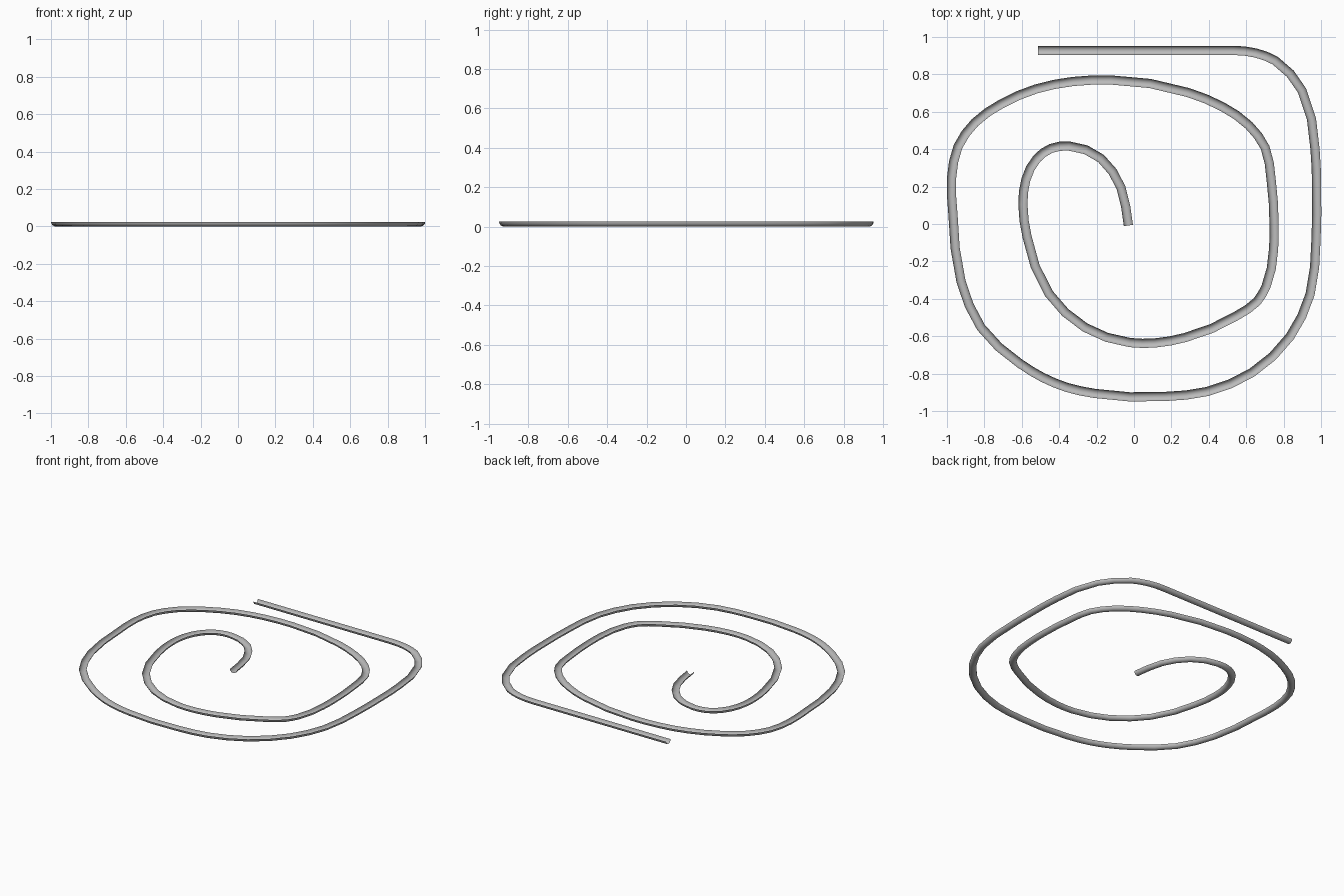
import bpy, bmesh, math
from mathutils import Vector
from mathutils.geometry import interpolate_bezier

if "Cube" in bpy.data.objects:
    bpy.data.objects.remove(bpy.data.objects["Cube"])

RADIUS = 0.0245   # half-round channel radius
SIDES = 8         # facets across the half-round
STEPS = 2         # segments between knots

# Centre line of the spiral, outer end to inner end
KNOTS = [
    (-.513, .928), (.53, .928), (.652, .914), (.754, .874), (.898, .714),
    (.968, .398), (.976, .184), (.973, -.083), (.941, -.377), (.834, -.602),
    (.631, -.794), (.39, -.896), (.166, -.922), (-.209, -.906), (-.358, -.874),
    (-.487, -.821), (-.61, -.746), (-.818, -.553), (-.925, -.307), (-.968, .051),
    (-.975, .249), (-.941, .414), (-.85, .543), (-.706, .644), (-.524, .722),
    (-.326, .762), (-.123, .77), (.289, .703), (.471, .628), (.615, .527),
    (.701, .409), (.733, .238), (.749, -.003), (.746, -.136), (.706, -.334),
    (.658, -.414), (.551, -.489), (.273, -.607), (.112, -.636), (-.021, -.634),
    (-.262, -.553), (-.455, -.372), (-.572, -.067), (-.594, .104), (-.578, .238),
    (-.519, .35), (-.444, .404), (-.348, .417), (-.176, .35), (-.07, .195),
    (-.03, -.008),
]


def smooth_path(knots):
    """Smooth curve through the knots; the first span stays straight."""
    pts = [Vector((x, y, 0)) for x, y in knots]
    tans = []
    for i, p in enumerate(pts):
        t = Vector()
        for j in (i - 1, i):
            if 0 <= j < len(pts) - 1:
                d = pts[j + 1] - pts[j]
                t += d / d.length_squared
        tans.append(t.normalized())
    tans[0] = tans[1] = Vector((1, 0, 0))
    path = []
    for i in range(len(pts) - 1):
        a, b = pts[i], pts[i + 1]
        h = (b - a).length / 3
        path += interpolate_bezier(a, a + tans[i] * h, b - tans[i + 1] * h, b, STEPS + 1)[:-1]
    return path + [pts[-1]]


# Sweep an upward-opening half circle along the path
path = smooth_path(KNOTS)
bm = bmesh.new()
rings = []
for i, p in enumerate(path):
    t = (path[min(i + 1, len(path) - 1)] - path[max(i - 1, 0)]).normalized()
    side = Vector((-t.y, t.x, 0))
    ring = []
    for k in range(SIDES + 1):
        a = math.pi * k / SIDES
        co = p + side * RADIUS * math.cos(a)
        co.z = RADIUS * (1 - math.sin(a))
        ring.append(bm.verts.new(co))
    rings.append(ring)
for r0, r1 in zip(rings, rings[1:]):
    for k in range(SIDES):
        f = bm.faces.new((r0[k], r0[k + 1], r1[k + 1], r1[k]))
        f.smooth = True
bm.normal_update()
# Outside of the channel faces downward
if sum(f.normal.z for f in bm.faces) > 0:
    bmesh.ops.reverse_faces(bm, faces=bm.faces[:])

mesh = bpy.data.meshes.new("spiral_channel")
bm.to_mesh(mesh)
bm.free()
grey = bpy.data.materials.new("plain grey")
grey.diffuse_color = (0.5, 0.5, 0.5, 1)
grey.use_nodes = True
grey.node_tree.nodes["Principled BSDF"].inputs["Base Color"].default_value = grey.diffuse_color
mesh.materials.append(grey)
obj = bpy.data.objects.new("spiral_channel", mesh)
bpy.context.collection.objects.link(obj)
